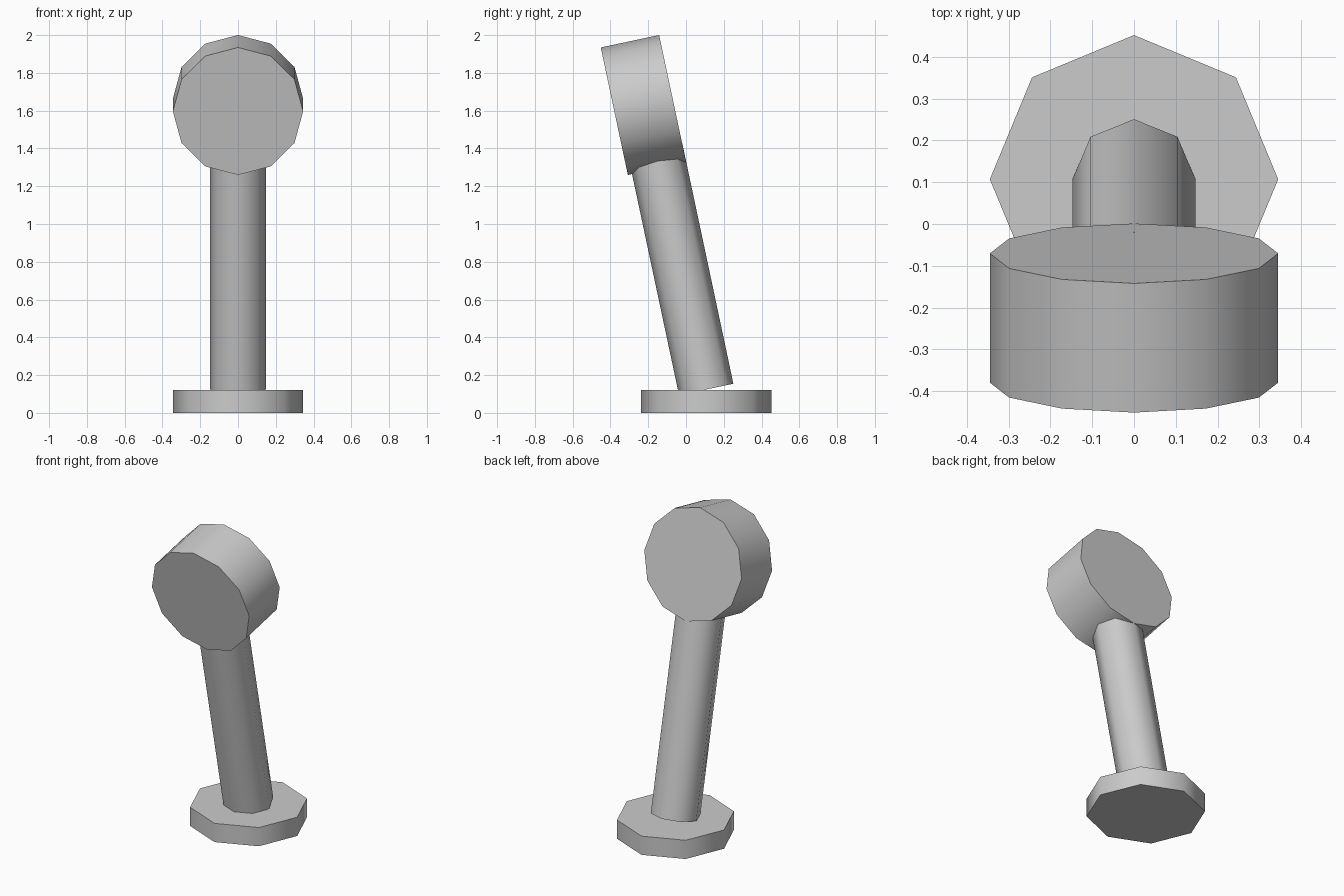
import bpy
from math import radians, sin, cos
from mathutils import Vector

cube = bpy.data.objects.get("Cube")
if cube:
    bpy.data.objects.remove(cube, do_unlink=True)

# Single plain colour
grey = bpy.data.materials.new("plain grey")
grey.use_nodes = True
colour = (0.6, 0.6, 0.6, 1)
grey.diffuse_color = colour
grey.node_tree.nodes["Principled BSDF"].inputs["Base Color"].default_value = colour

TILT = radians(12)
STEM_FOOT = Vector((0, 0.107, 0.124))
STEM_LENGTH = 1.3


def drum(name, sides, radius, depth, centre, tilt=0):
    """Faceted cylinder with smooth sides and crisp ends, leaned about x."""
    bpy.ops.mesh.primitive_cylinder_add(
        vertices=sides, radius=radius, depth=depth,
        location=centre, rotation=(tilt, 0, 0))
    part = bpy.context.object
    part.name = part.data.name = name
    part.data.materials.append(grey)
    bpy.ops.object.shade_smooth_by_angle(angle=radians(60))
    return part


# Octagonal foot plate
drum("base", 8, 0.345, 0.12, (0, 0.107, 0.06))

# Leaning post, its top buried in the head
axis = Vector((0, -sin(TILT), cos(TILT)))
drum("stem", 8, 0.147, STEM_LENGTH, STEM_FOOT + axis * STEM_LENGTH / 2, TILT)

# Twelve-sided head facing forward, leaning with the post
drum("head", 12, 0.345, 0.316, (0, -0.225, 1.63), TILT + radians(90))
